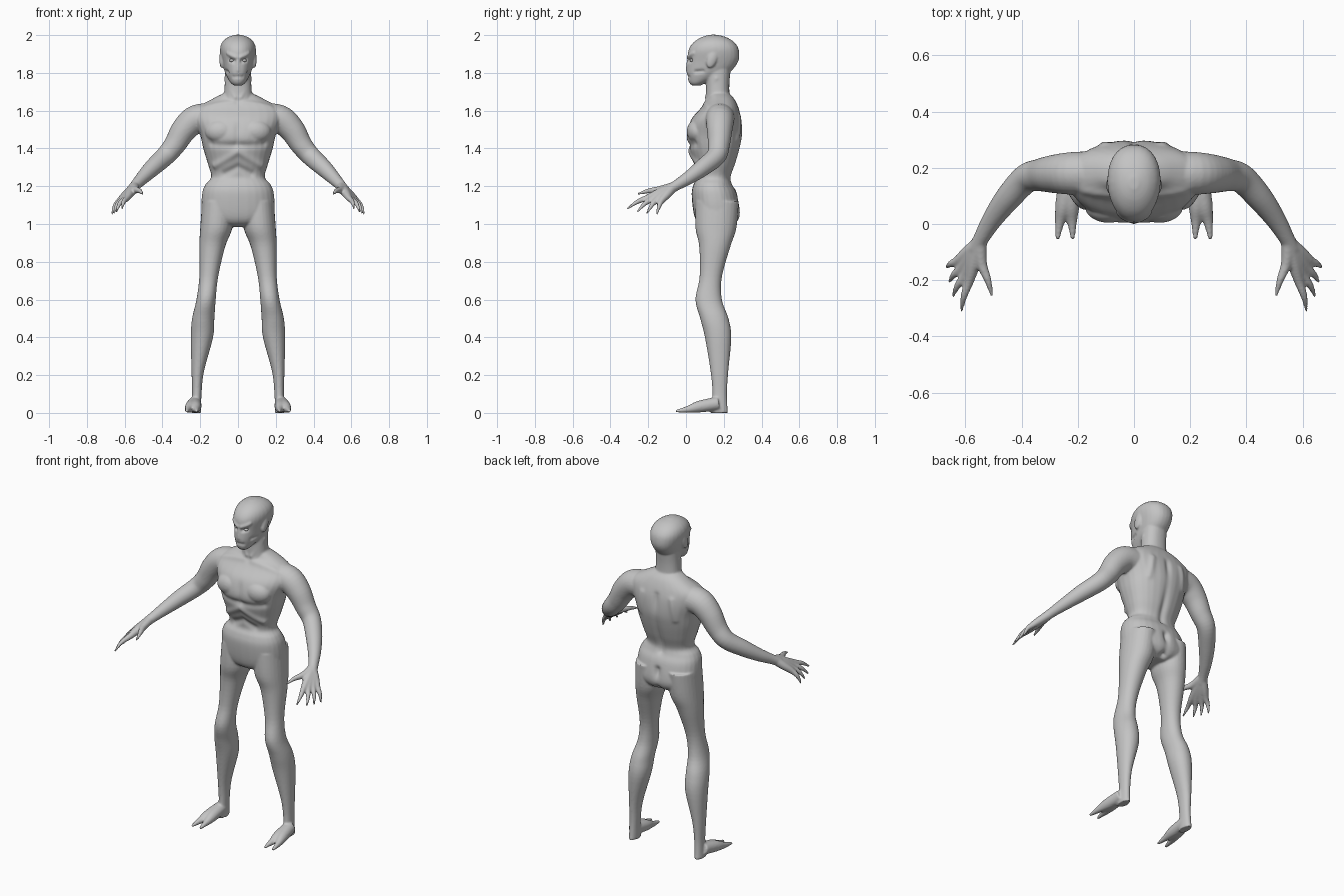
import bpy
import bmesh
from math import sin, cos, pi, tau, exp, copysign
from mathutils import Vector, Matrix

cube = bpy.data.objects.get("Cube")
if cube:
    bpy.data.objects.remove(cube)

GREY = (.55, .55, .55, 1)
skin = bpy.data.materials.new("grey_skin")
skin.use_nodes = True
skin.diffuse_color = GREY
skin.node_tree.nodes["Principled BSDF"].inputs["Base Color"].default_value = GREY

SIDES = 28
CIRCLE = [(cos(tau * i / SIDES), sin(tau * i / SIDES)) for i in range(SIDES)]


def spline(rows, steps=5):
    """Catmull-Rom curve through rows of any length."""
    rows = [Vector(row) for row in rows]
    padded = [rows[0]] + rows + [rows[-1]]
    out = []
    for a, b, c, d in zip(padded, padded[1:], padded[2:], padded[3:]):
        for i in range(steps):
            t = i / steps
            out.append((b * 2 + (c - a) * t + (a * 2 - b * 5 + c * 4 - d) * t ** 2
                        + (b * 3 - a - c * 3 + d) * t ** 3) / 2)
    return out + [rows[-1]]


def bridge(bm, rings):
    """Skin a list of point rings into a closed shell."""
    loops = [[bm.verts.new(point) for point in ring] for ring in rings]
    for low, high in zip(loops, loops[1:]):
        for i in range(SIDES):
            bm.faces.new((low[i - 1], low[i], high[i], high[i - 1]))
    bm.faces.new(loops[0][::-1])
    bm.faces.new(loops[-1])


def squash(value, power):
    return copysign(abs(value) ** (2 / power), value)


def loft(bm, rows, power=2.3, taper=0):
    """Horizontal sections: height, front, back, inner edge, outer edge."""
    rings = []
    for z, front, back, inner, outer in spline(rows):
        middle = Vector((inner + outer, front + back, 2 * z)) / 2
        rings.append([middle + Vector((
            (outer - inner) / 2 * squash(c, power) * (1 - taper * max(0, -s)),
            (back - front) / 2 * squash(s, power), 0)) for c, s in CIRCLE])
    bridge(bm, rings)


def even_loft(bm, rows, **options):
    """Centred sections: height, front, back, half width."""
    loft(bm, [(z, front, back, -half, half) for z, front, back, half in rows], **options)


def tube(bm, rows):
    """Round limb along points with a radius each."""
    path = spline(rows)
    side = Vector((.3, .5, 1))
    rings = []
    for k, point in enumerate(path):
        along = (path[min(k + 1, len(path) - 1)] - path[max(k - 1, 0)]).xyz.normalized()
        side = (side - along * side.dot(along)).normalized()
        up = along.cross(side)
        rings.append([point.xyz + (side * c + up * s) * point.w for c, s in CIRCLE])
    bridge(bm, rings)


def blob(bm, centre, radii, tilt=0):
    """Tilted ellipsoid."""
    matrix = (Matrix.Translation(centre) @ Matrix.Rotation(tilt, 4, 'X')
              @ Matrix.Diagonal((*radii, 1)))
    bmesh.ops.create_uvsphere(bm, u_segments=24, v_segments=16, radius=1, matrix=matrix)


def finish(bm, name):
    bmesh.ops.recalc_face_normals(bm, faces=bm.faces[:])
    mesh = bpy.data.meshes.new(name)
    bm.to_mesh(mesh)
    bm.free()
    mesh.materials.append(skin)
    ob = bpy.data.objects.new(name, mesh)
    bpy.context.scene.collection.objects.link(ob)
    return ob


body = bmesh.new()

# Leg
loft(body, [(0, .13, .222, .196, .247), (.1, .14, .217, .193, .243),
            (.22, .13, .224, .18, .246), (.4, .1, .24, .132, .25),
            (.5, .075, .225, .125, .243), (.6, .05, .19, .118, .22),
            (.72, .072, .19, .105, .205), (.88, .07, .235, .068, .205),
            (.98, .05, .267, .03, .2), (1.12, .05, .28, .02, .19)], power=2.1)

# Foot with two long toes
for spread in (-.012, .042):
    tube(body, [(.23, .17, .05, .036), (.23 + spread * .45, .07, .033, .031),
                (.23 + spread * .8, .01, .019, .018), (.23 + spread, -.055, .009, .007)])

# Arm from shoulder to wrist
tube(body, [(.12, .18, 1.56, .08), (.22, .18, 1.555, .076), (.285, .178, 1.5, .068),
            (.335, .174, 1.42, .058), (.385, .16, 1.36, .052), (.45, .09, 1.3, .046),
            (.505, .015, 1.245, .036), (.543, -.05, 1.205, .028), (.565, -.09, 1.18, .026)])

# Hand: every finger starts at the wrist so the palm is webbed
wrist = Vector((.548, -.065, 1.198))
for finger in range(4):
    u = finger / 3
    knuckle = Vector((.587 + .04 * u, -.205 + .075 * u, 1.138 - .015 * u))
    tip = Vector((.614 + .054 * u ** .5, -.312 + .157 * u, 1.08 - .03 * u ** .5))
    middle = knuckle.lerp(tip, .5) + Vector((.005, 0, .008))
    tube(body, [(*wrist, .025), (*knuckle.lerp(wrist, .45), .023), (*knuckle, .017),
                (*middle, .012), (*tip, .005)])
tube(body, [(*wrist, .025), (.542, -.14, 1.182, .019), (.52, -.2, 1.175, .013),
            (.505, -.258, 1.158, .005)])

# Ear and chest muscle
blob(body, (.086, .138, 1.873), (.013, .026, .05), tilt=-.35)
blob(body, (.09, .062, 1.49), (.085, .058, .065))

# Mirror everything built so far
twin = bmesh.ops.duplicate(body, geom=body.verts[:] + body.edges[:] + body.faces[:])["geom"]
for part in twin:
    if isinstance(part, bmesh.types.BMVert):
        part.co.x *= -1

# Torso
even_loft(body, [(.985, .1, .23, .06), (1.01, .06, .27, .15), (1.06, .04, .287, .191),
                 (1.16, .03, .27, .19), (1.21, .04, .245, .172), (1.25, .057, .238, .142),
                 (1.32, .04, .262, .16), (1.4, .015, .285, .184), (1.47, .002, .298, .2),
                 (1.55, .025, .295, .23), (1.61, .075, .28, .223), (1.66, .113, .257, .14),
                 (1.69, .12, .23, .08)])

# Neck
even_loft(body, [(1.58, .1, .25, .1), (1.67, .105, .232, .077), (1.75, .105, .23, .07),
                 (1.84, .1, .24, .07)])

# Head
even_loft(body, [(1.732, .035, .075, .02), (1.75, .016, .11, .041), (1.8, .004, .225, .068),
                 (1.86, .008, .276, .084), (1.92, .013, .28, .095), (1.96, .038, .258, .085),
                 (1.988, .08, .215, .055), (2.002, .125, .165, .015)], taper=.14)

body_ob = finish(body, "body")

# Melt the parts into one smooth skin
bpy.context.view_layer.objects.active = body_ob
remesh = body_ob.modifiers.new("blend", 'REMESH')
remesh.mode = 'VOXEL'
remesh.voxel_size = .0058
soften = body_ob.modifiers.new("soften", 'SMOOTH')
soften.iterations = 5
for modifier in ("blend", "soften"):
    bpy.ops.object.modifier_apply(modifier=modifier)


def sculpt(ob, width, strokes):
    """Raise or sink the skin along mirrored strokes: height, start, end."""
    moves = []
    for v in ob.data.vertices:
        p = Vector((abs(v.co.x), v.co.y, v.co.z))
        lift = 0
        for height, start, end in strokes:
            a, ab = Vector(start), Vector(end) - Vector(start)
            if abs(p.z - a.z) < abs(ab.z) + 3 * width:
                t = min(1, max(0, (p - a).dot(ab) / ab.length_squared))
                lift += height * exp(-((p - a - ab * t).length / width) ** 2)
        moves.append(v.normal * lift)
    for v, move in zip(ob.data.vertices, moves):
        v.co += move


# Breastbone, chest fold, rib arch, belly, collarbone, spine, shoulder blade, seat
sculpt(body_ob, .019, [
    (-.007, (0, 0, 1.57), (0, .01, 1.42)),
    (-.008, (.02, .01, 1.415), (.14, .05, 1.425)),
    (.009, (0, .025, 1.385), (.12, .075, 1.31)),
    (-.009, (0, .045, 1.3), (.07, .06, 1.265)),
    (.006, (.03, .1, 1.645), (.19, .11, 1.625)),
    (-.011, (0, .3, 1.58), (0, .24, 1.22)),
    (.007, (.1, .285, 1.57), (.12, .28, 1.45)),
    (-.018, (0, .285, 1.12), (0, .25, 1))])

# Brow, eye socket, nose, mouth, cheek, neck cord
sculpt(body_ob, .01, [
    (.007, (.012, .012, 1.882), (.06, .035, 1.905)),
    (-.011, (.022, .012, 1.863), (.043, .025, 1.868)),
    (.005, (0, .006, 1.86), (0, .004, 1.815)),
    (-.005, (0, .005, 1.78), (.026, .014, 1.778)),
    (-.008, (.058, .05, 1.805), (.062, .09, 1.81)),
    (.006, (.062, .16, 1.77), (.015, .11, 1.67))])

# Eyes
parts = [body_ob]
for name, side in (("left_eye", 1), ("right_eye", -1)):
    eye = bmesh.new()
    blob(eye, (side * .033, .031, 1.866), (.013, .011, .008))
    parts.append(finish(eye, name))

for ob in parts:
    ob.data.shade_smooth()
